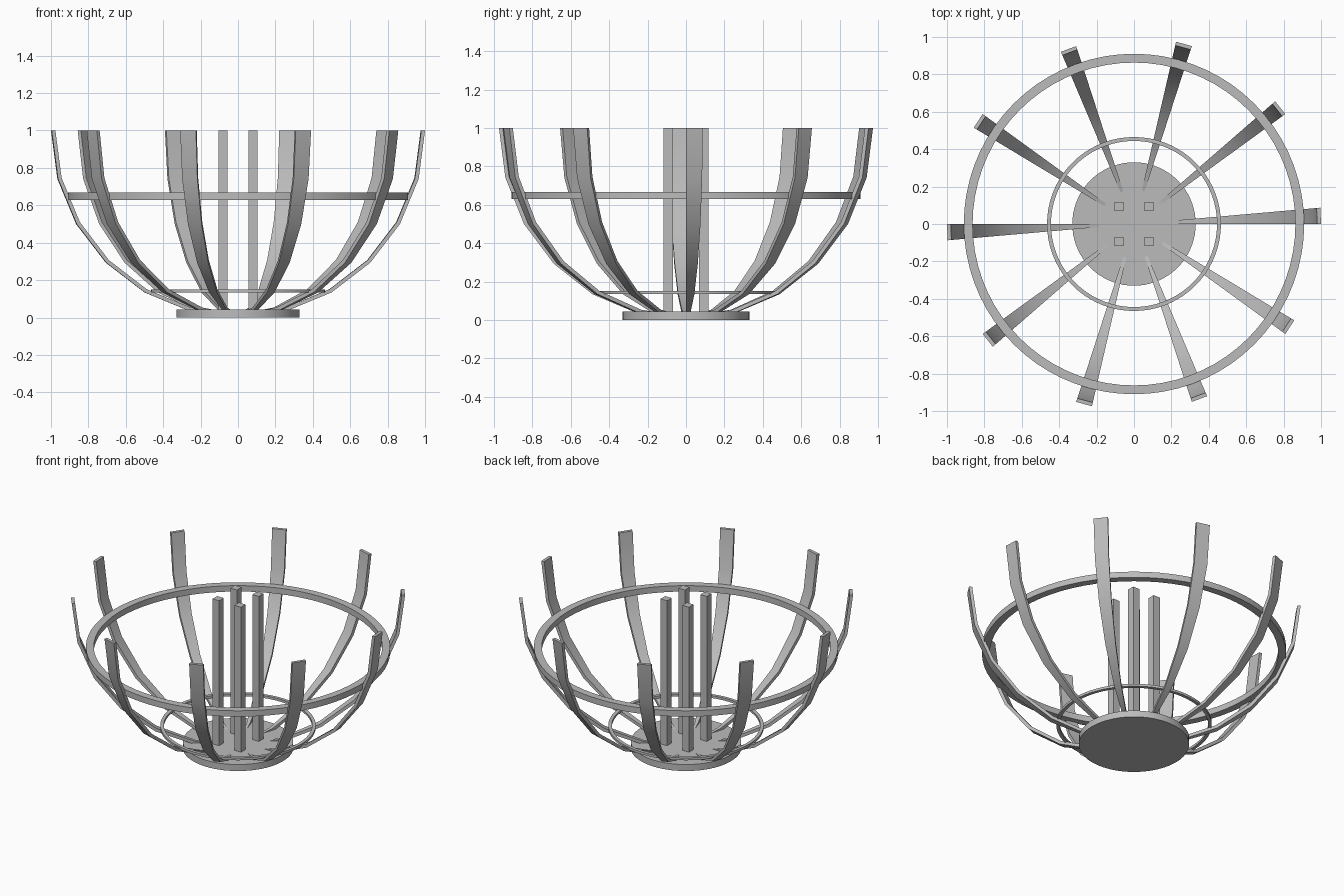
import bpy, bmesh
from math import radians, sin, cos, pi

if "Cube" in bpy.data.objects:
    bpy.data.objects.remove(bpy.data.objects["Cube"], do_unlink=True)

GREY = (0.5, 0.5, 0.5, 1)
grey = bpy.data.materials.new("plain grey")
grey.use_nodes = True
grey.diffuse_color = GREY
grey.node_tree.nodes["Principled BSDF"].inputs["Base Color"].default_value = GREY


def finish(bm, name):
    bmesh.ops.recalc_face_normals(bm, faces=bm.faces)
    mesh = bpy.data.meshes.new(name)
    bm.to_mesh(mesh)
    bm.free()
    mesh.materials.append(grey)
    obj = bpy.data.objects.new(name, mesh)
    bpy.context.collection.objects.link(obj)
    bpy.context.view_layer.objects.active = obj
    bpy.ops.object.select_all(action='DESELECT')
    obj.select_set(True)
    bpy.ops.object.shade_smooth_by_angle(angle=radians(30))
    return obj


def sweep(bm, sections):
    """Skin a list of four-point sections and cap both ends."""
    rows = [[bm.verts.new(p) for p in s] for s in sections]
    for a, b in zip(rows, rows[1:]):
        for i in range(4):
            j = (i + 1) % 4
            bm.faces.new((a[i], a[j], b[j], b[i]))
    bm.faces.new(rows[0])
    bm.faces.new(rows[-1])


def ring(name, inner, outer, low, high, steps=72):
    bm = bmesh.new()
    rows = []
    for k in range(steps):
        t = 2 * pi * k / steps
        rows.append([bm.verts.new((r * cos(t), r * sin(t), z)) for r, z in
                     ((inner, low), (outer, low), (outer, high), (inner, high))])
    for k, a in enumerate(rows):
        b = rows[(k + 1) % steps]
        for i in range(4):
            j = (i + 1) % 4
            bm.faces.new((a[i], a[j], b[j], b[i]))
    return finish(bm, name)


# Base plate
bm = bmesh.new()
bmesh.ops.create_cone(bm, cap_ends=True, segments=72, radius1=0.33, radius2=0.33, depth=0.043)
bmesh.ops.translate(bm, verts=bm.verts, vec=(0, 0, 0.0215))
finish(bm, "base_plate")

# Curved ribs: narrow wedges of a hemispherical shell, widening upward
WEDGE, THICK = radians(5), 0.02
for n in range(10):
    start = radians(36 * n)
    sections = []
    for deg in (2, 15, 30, 45, 60, 75, 90):
        a = radians(deg)
        sections.append([(r * sin(a) * cos(t), r * sin(a) * sin(t), 1 - r * cos(a))
                         for r, t in ((1, start), (1, start + WEDGE),
                                      (1 - THICK, start + WEDGE), (1 - THICK, start))])
    bm = bmesh.new()
    sweep(bm, sections)
    finish(bm, f"rib_{n + 1}")

# Hoops tying the ribs together
ring("upper_hoop", 0.863, 0.91, 0.629, 0.668)
ring("lower_hoop", 0.444, 0.465, 0.134, 0.15)

# Four square posts on the base
for side, x in (("left", 0.08), ("right", -0.08)):
    for end, y in (("front", -0.093), ("back", 0.093)):
        h = 0.024
        bm = bmesh.new()
        sweep(bm, [[(x + h * i, y + h * j, z) for i, j in ((-1, -1), (1, -1), (1, 1), (-1, 1))]
                   for z in (0.03, 1.0)])
        finish(bm, f"post_{end}_{side}")
